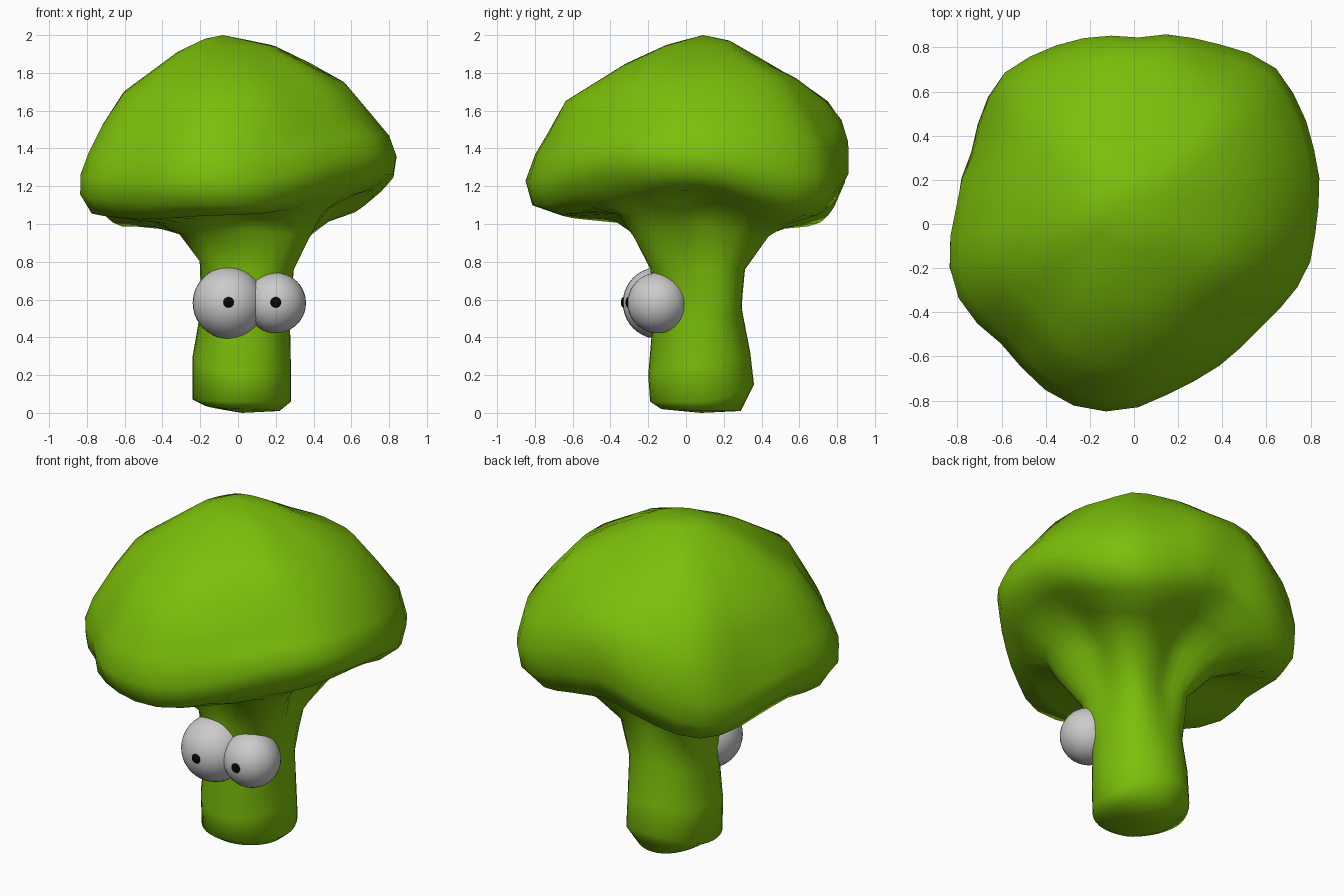
import bpy, bmesh, math
from mathutils import Vector, noise

if "Cube" in bpy.data.objects:
    bpy.data.objects.remove(bpy.data.objects["Cube"])

CX, CY, SEG = 0.02, 0.08, 40


def material(name, rgb):
    m = bpy.data.materials.new(name)
    m.diffuse_color = (*rgb, 1)
    m.use_nodes = True
    m.node_tree.nodes["Principled BSDF"].inputs["Base Color"].default_value = m.diffuse_color
    return m


# Outline (radius, height) from crown down to foot in four directions
right = [(.18, 1.94), (.38, 1.84), (.54, 1.75), (.67, 1.59), (.78, 1.47), (.82, 1.37), (.80, 1.26), (.69, 1.17),
         (.52, 1.10), (.40, .97), (.30, .76), (.26, .50), (.26, .25), (.26, .06), (.20, .01)]
back = [(.15, 1.97), (.34, 1.87), (.50, 1.77), (.66, 1.65), (.74, 1.56), (.775, 1.45), (.76, 1.28), (.71, 1.13),
        (.52, 1.05), (.36, .94), (.24, .76), (.22, .55), (.26, .32), (.28, .15), (.21, .01)]
left = [(.20, 1.98), (.34, 1.92), (.62, 1.70), (.73, 1.53), (.81, 1.38), (.86, 1.27), (.86, 1.17), (.80, 1.06),
        (.54, 1.05), (.33, .97), (.23, .82), (.23, .50), (.26, .30), (.26, .07), (.20, .04)]
front = [(.20, 1.94), (.42, 1.84), (.72, 1.65), (.81, 1.48), (.88, 1.37), (.93, 1.23), (.89, 1.10), (.74, 1.04),
         (.50, 1.04), (.39, .95), (.29, .76), (.26, .50), (.28, .20), (.27, .06), (.21, .02)]
sides = [right, back, left, front]
# Crown radius seen from the top, every 22.5 degrees
rim = [.82, .85, .875, .82, .775, .81, .86, .81, .83, .93, .88, .95, .93, .83, .79, .82]
# How far the four diagonal florets hang down (-) or rise (+)
sag = [-.15, -.15, -.02, .06]
# Hollows (+) and bumps (-) of the florets: direction in degrees, height, depth
lumps = [(318, 1.45, .03), (62, 1.58, .04), (160, 1.30, .03), (-40, 1.75, -.03), (40, 1.75, -.02), (285, 1.2, .03)]


def ring_point(row, a):
    q = a / (math.pi / 2)
    i, t = int(q) % 4, q - int(q)
    s = t * t * (3 - 2 * t)
    r0, z0 = sides[i][row]
    r1, z1 = sides[(i + 1) % 4][row]
    r, z = r0 + (r1 - r0) * s, z0 + (z1 - z0) * s
    # Match the crown outline, fading out towards the stem
    m0, m1 = sides[i][5][0], sides[(i + 1) % 4][5][0]
    k = a / (math.pi / 8)
    j = int(k) % 16
    rr = rim[j] + (rim[(j + 1) % 16] - rim[j]) * (k - int(k))
    fade = (.5, .7, .9, 1, 1, 1, 1, .9, .5, .2)[row] if row < 10 else 0
    r *= 1 + (rr / (m0 + (m1 - m0) * s) - 1) * fade
    if 3 <= row <= 8:
        z += (.15, .6, 1, .95, .65, .25)[row - 3] * math.sin(2 * a) ** 2 * sag[i]
    # Four branches with grooves between them
    if 7 <= row <= 11:
        c = math.cos(4 * a)
        r *= 1 - (.01, .08, .2, .1, .02)[row - 7] * c
        z += (.01, .04, .02, 0, 0)[row - 7] * c
    # Lumpy crown
    if 0 < row < 8:
        for deg, h, depth in lumps:
            d = (math.degrees(a) - deg + 180) % 360 - 180
            r -= depth * math.exp(-(d / 15) ** 2 - ((z - h) / .15) ** 2)
    p = Vector((CX + r * math.cos(a), CY + r * math.sin(a), z))
    if 0 < row < 8:
        p += (p - Vector((CX, CY, 1.2))).normalized() * .02 * noise.noise(p * 4)
    return p


# Broccoli body: crown and stalk in one skin
bm = bmesh.new()
rings = [[bm.verts.new(ring_point(row, 2 * math.pi * n / SEG)) for n in range(SEG)] for row in range(15)]
top = bm.verts.new((-.08, CY + .01, 2.0))
foot = bm.verts.new((CX, CY, .0))
for n in range(SEG):
    m = (n + 1) % SEG
    bm.faces.new((top, rings[0][n], rings[0][m]))
    bm.faces.new((foot, rings[-1][m], rings[-1][n]))
    for a, b in zip(rings, rings[1:]):
        bm.faces.new((a[n], b[n], b[m], a[m]))
bmesh.ops.recalc_face_normals(bm, faces=bm.faces)
mesh = bpy.data.meshes.new("broccoli_body")
bm.to_mesh(mesh)
bm.free()
mesh.shade_smooth()
mesh.materials.append(material("green", (.2, .52, .003)))
body = bpy.data.objects.new("broccoli_body", mesh)
bpy.context.collection.objects.link(body)


def ball(name, loc, radius, scale=(1, 1, 1), mat=None):
    bpy.ops.mesh.primitive_uv_sphere_add(segments=32, ring_count=20, radius=radius, location=loc)
    o = bpy.context.object
    o.name, o.scale = name, scale
    bpy.ops.object.shade_smooth()
    if mat:
        o.data.materials.append(mat)


# Eyes with small pupils on their fronts
black = material("black", (.002, .002, .002))
for side, x, y, r in (("left", -.05, -.145, .19), ("right", .20, -.15, .16)):
    ball(side + "_eye", (x, y, .582), r)
    ball(side + "_pupil", (x, y - r + .004, .585), .028, (1, .5, 1), black)
